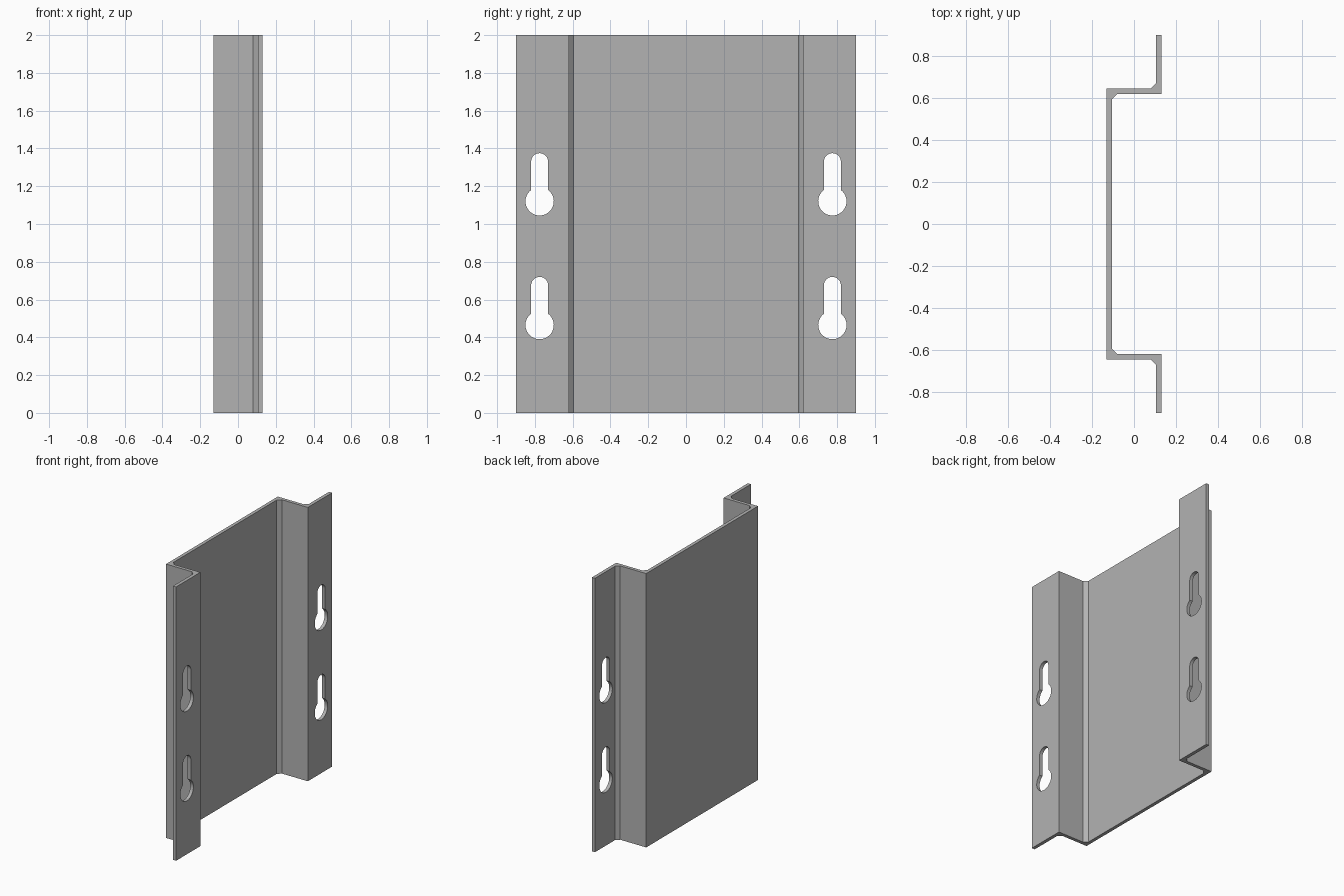
import bpy, bmesh, math
from mathutils import Vector

cube = bpy.data.objects.get("Cube")
if cube:
    bpy.data.objects.remove(cube, do_unlink=True)

HEIGHT = 2.0
FLANGE_Y = 0.775          # centre line of the keyholes
KEYHOLE_Z = (0.465, 1.12)  # centres of the round openings

steel = bpy.data.materials.new("grey_steel")
steel.use_nodes = True
colour = (0.45, 0.45, 0.45, 1)
steel.diffuse_color = colour
steel.node_tree.nodes["Principled BSDF"].inputs["Base Color"].default_value = colour


def add_prism(bm, points, direction):
    """Extrude a closed outline along a direction."""
    face = bm.faces.new([bm.verts.new(p) for p in points])
    moved = bmesh.ops.extrude_face_region(bm, geom=[face])["geom"]
    bmesh.ops.translate(bm, vec=direction,
                        verts=[v for v in moved if isinstance(v, bmesh.types.BMVert)])


def make_object(name, bm):
    bmesh.ops.recalc_face_normals(bm, faces=bm.faces[:])
    mesh = bpy.data.meshes.new(name)
    bm.to_mesh(mesh)
    bm.free()
    mesh.materials.append(steel)
    obj = bpy.data.objects.new(name, mesh)
    bpy.context.collection.objects.link(obj)
    return obj


def arc(y, z, radius, start, end, steps):
    return [(y + radius * math.cos(math.radians(start + (end - start) * i / steps)),
             z + radius * math.sin(math.radians(start + (end - start) * i / steps)))
            for i in range(steps + 1)]


# Folded sheet: half of the hat section, mirrored across y
inner = [(-0.105, 0.595), (-0.08, 0.62), (0.13, 0.62), (0.13, 0.9)]
outer = [(0.105, 0.9), (0.105, 0.67), (0.08, 0.645), (-0.13, 0.645)]
half = inner + outer
section = half + [(x, -y) for x, y in reversed(half)]
bm = bmesh.new()
add_prism(bm, [(x, y, 0) for x, y in section], Vector((0, 0, HEIGHT)))
bracket = make_object("bracket_plate", bm)

# Keyhole cutters: round opening below, narrow slot above
bm = bmesh.new()
for y in (-FLANGE_Y, FLANGE_Y):
    for z in KEYHOLE_Z:
        outline = arc(y, z, 0.075, 126.87, 413.13, 28) + arc(y, z + 0.21, 0.045, 0, 180, 14)
        add_prism(bm, [(0.05, a, b) for a, b in outline], Vector((0.15, 0, 0)))
cutter = make_object("keyhole_cutter", bm)
cutter.hide_render = True

cut = bracket.modifiers.new("keyholes", "BOOLEAN")
cut.operation = "DIFFERENCE"
cut.solver = "EXACT"
cut.object = cutter
bpy.ops.object.select_all(action="DESELECT")
bpy.context.view_layer.objects.active = bracket
bracket.select_set(True)
bpy.ops.object.modifier_apply(modifier=cut.name)
bpy.data.objects.remove(cutter, do_unlink=True)

# Smooth hole walls, crisp folds
bpy.ops.object.shade_smooth_by_angle(angle=math.radians(30))
